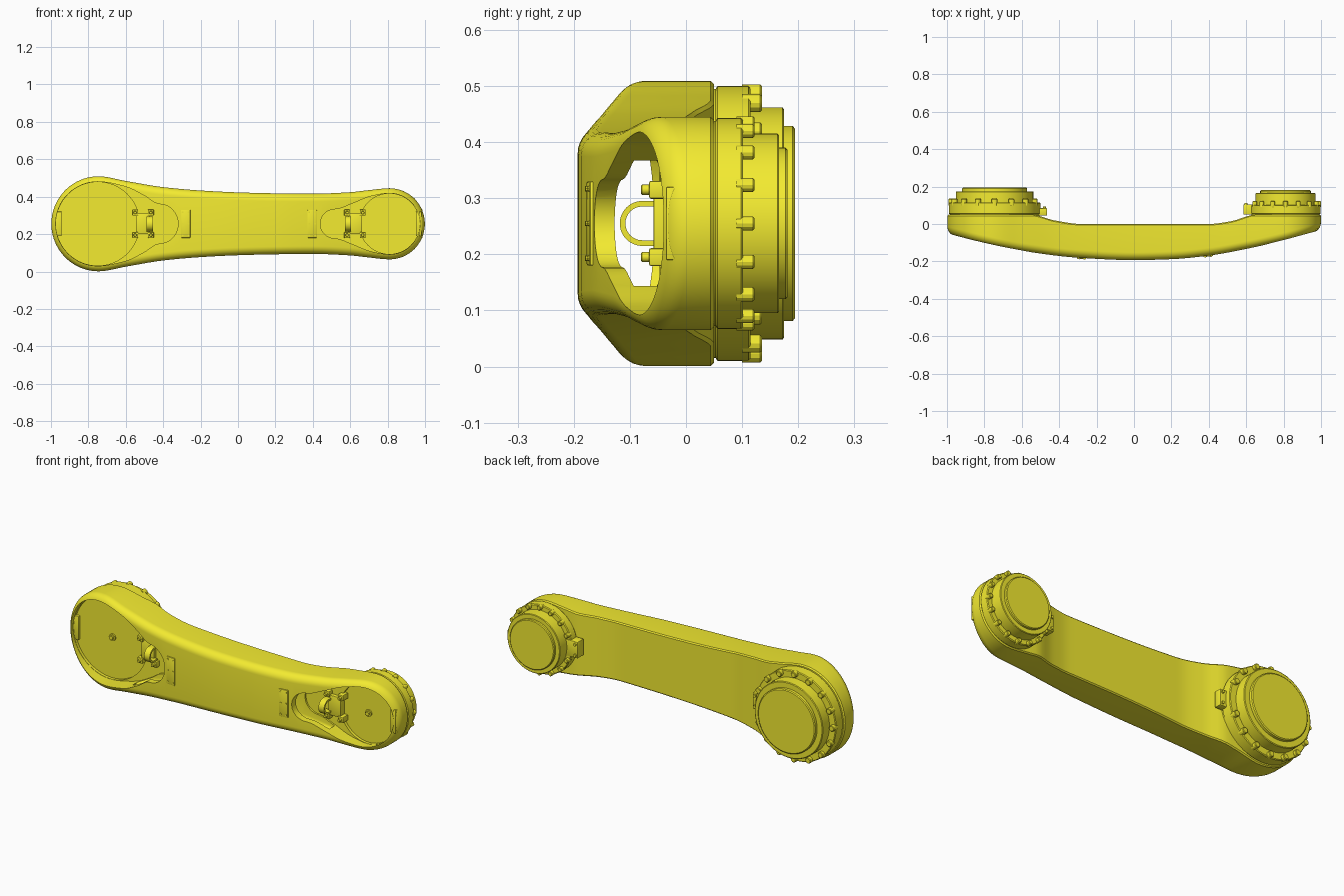
import bpy, bmesh
from math import sin, cos, pi, hypot

if "Cube" in bpy.data.objects:
    bpy.data.objects.remove(bpy.data.objects["Cube"])

ZC = 0.255                      # height of the centre line
BIG, SMALL = -0.745, 0.81       # joint axes along x
yellow = bpy.data.materials.new("yellow_paint")
yellow.diffuse_color = (0.9, 0.83, 0.03, 1)
yellow.use_nodes = True
yellow.node_tree.nodes["Principled BSDF"].inputs["Base Color"].default_value = yellow.diffuse_color


def smooth_curve(pts):
    """Monotone cubic through the points, flat at both ends."""
    d = [(b[1] - a[1]) / (b[0] - a[0]) for a, b in zip(pts, pts[1:])]
    m = [0] + [2 * p * q / (p + q) if p * q > 0 else 0 for p, q in zip(d, d[1:])] + [0]

    def f(x):
        x = min(max(x, pts[0][0]), pts[-1][0])
        i = 0
        while i < len(pts) - 2 and x > pts[i + 1][0]:
            i += 1
        w = pts[i + 1][0] - pts[i][0]
        t = (x - pts[i][0]) / w
        return (pts[i][1] * (1 + 2 * t) * (1 - t) ** 2 + w * m[i] * t * (1 - t) ** 2
                + pts[i + 1][1] * t * t * (3 - 2 * t) + w * m[i + 1] * t * t * (t - 1))
    return f


waist = smooth_curve([(BIG, .254), (-.6, .229), (-.4, .196), (-.2, .178), (0, .168), (.2, .163),
                      (.4, .161), (.6, .169), (.7, .18), (SMALL, .19)])
front = smooth_curve([(-1.1, -.03), (-1, -.055), (-.8, -.103), (-.6, -.143), (-.3, -.18), (0, -.193),
                      (.2, -.188), (.4, -.169), (.6, -.133), (.8, -.088), (1, -.037), (1.1, -.02)])
back = smooth_curve([(-1, .05), (-.55, .05), (-.42, .018), (-.28, 0), (.4, 0), (.52, .015), (.65, .05), (1, .05)])


def finish(name, bm, angle=0.6):
    bmesh.ops.recalc_face_normals(bm, faces=bm.faces)
    me = bpy.data.meshes.new(name)
    bm.to_mesh(me)
    bm.free()
    ob = bpy.data.objects.new(name, me)
    bpy.context.collection.objects.link(ob)
    me.materials.append(yellow)
    shade(ob, angle)
    return ob


def shade(ob, angle=0.6):
    bpy.ops.object.select_all(action='DESELECT')
    ob.select_set(True)
    bpy.context.view_layer.objects.active = ob
    bpy.ops.object.shade_smooth_by_angle(angle=angle)


def loft(bm, rings, caps=True):
    vs = [[bm.verts.new(p) for p in r] for r in rings]
    n = len(vs[0])
    for a, b in zip(vs, vs[1:]):
        for i in range(n):
            bm.faces.new((a[i], a[(i + 1) % n], b[(i + 1) % n], b[i]))
    if caps:
        bm.faces.new(vs[0])
        bm.faces.new(vs[-1])
    return vs


def lathe(bm, cx, cz, profile, n=64):
    """Closed turned part about a y axis; profile = (radius, y)."""
    loft(bm, [[(cx + r * cos(2 * pi * k / n), y, cz + r * sin(2 * pi * k / n)) for k in range(n)]
              for r, y in profile])


def box(bm, x, y, z, bevel=.004):
    """Bevelled box from (min, max) pairs."""
    vs = bmesh.ops.create_cube(bm, size=1)['verts']
    for v in vs:
        v.co = [(a + b) / 2 + c * (b - a) for c, (a, b) in zip(v.co, (x, y, z))]
    edges = list({e for v in vs for e in v.link_edges})
    bmesh.ops.bevel(bm, geom=edges, offset=bevel, segments=2, affect='EDGES', profile=.5)


# Arm shell: outline with a rounded front edge, closed with cross strips
N = 20
half = [(BIG - .253 * cos(pi / 2 * i / N), .254 * sin(pi / 2 * i / N)) for i in range(N)]
half += [(BIG + (SMALL - BIG) * i / 60, waist(BIG + (SMALL - BIG) * i / 60)) for i in range(60)]
half += [(SMALL + .189 * sin(pi / 2 * i / N), .19 * cos(pi / 2 * i / N)) for i in range(N)]
half += [(.999, 0)]
outline = half + [(x, -z) for x, z in reversed(half[1:-1])]
n, last = len(outline), len(half) - 1


def ring(inset, yfun):
    out = []
    for i, (x, z) in enumerate(outline):
        (ax, az), (bx, bz) = outline[i - 1], outline[(i + 1) % n]
        tx, tz = bx - ax, bz - az
        l = hypot(tx, tz)
        px, pz = x + tz / l * inset, z - tx / l * inset
        out.append((px, yfun(px), ZC + pz))
    return out


R = .042
rings = [ring(.006, back), ring(0, lambda x: back(x) - .006)]
for k in range(9):
    a = pi / 2 * k / 8
    rings.append(ring(R * (1 - cos(a)), lambda x, a=a: front(x) + R * (1 - sin(a))))
bm = bmesh.new()
vs = loft(bm, rings, caps=False)
for r in (vs[0], vs[-1]):
    bm.faces.new((r[0], r[1], r[-1]))
    bm.faces.new((r[last], r[last - 1], r[last + 1]))
    for i in range(1, last - 1):
        bm.faces.new((r[i], r[i + 1], r[n - i - 1], r[n - i]))
bmesh.ops.triangulate(bm, faces=bm.faces)
arm = finish("arm_shell", bm)


# Cutters: teardrop pockets, round pocket floors and the hollow between them
def pocket(cx, rad, s, pts, tip):
    f = smooth_curve([(0, rad)] + pts)
    side = [(-rad * cos(pi / 2 * i / 16), rad * sin(pi / 2 * i / 16)) for i in range(16)]
    side += [(d, f(d)) for d in [tip[0] * i / 14 for i in range(15)]]
    side += [(tip[0] + (tip[1] - tip[0]) * sin(pi / 2 * i / 10), pts[-1][1] * cos(pi / 2 * i / 10))
             for i in range(1, 11)]
    loop = side + [(d, -h) for d, h in reversed(side[1:-1])]
    bm = bmesh.new()
    loft(bm, [[(cx + s * d, y, ZC + h) for d, h in loop] for y in (-.3, -.038)])
    return finish("pocket_cutter", bm)


def tunnel_section(x):
    h, y0, y1 = waist(x) - .032, front(x) + .036, -.047
    r = min(.035, (y1 - y0) * .4)
    pts = []
    for q, (y, z) in enumerate([(y1 - r, h - r), (y0 + r, h - r), (y0 + r, r - h), (y1 - r, r - h)]):
        for k in range(6):
            a = pi / 2 * (q + k / 5)
            pts.append((x, y + r * cos(a), ZC + z + r * sin(a)))
    return pts


cutters = [pocket(BIG - .005, .225, 1, [(.15, .198), (.25, .15), (.33, .105)], (.33, .43)),
           pocket(SMALL, .163, -1, [(.1, .147), (.2, .108), (.29, .078)], (.29, .37))]
bm = bmesh.new()
loft(bm, [tunnel_section(-.57 + 1.19 * i / 24) for i in range(25)])
bmesh.ops.triangulate(bm, faces=bm.faces)
cutters.append(finish("tunnel_cutter", bm))
for cx, rad in ((BIG - .005, .2235), (SMALL, .1615)):
    bm = bmesh.new()
    lathe(bm, cx, ZC, [(rad, -.05), (rad, -.022)])
    cutters.append(finish("floor_cutter", bm))


def sound(me):
    """True if a cut left the whole arm standing."""
    xs = [v.co.x for v in me.vertices]
    return len(xs) > 500 and min(xs) < -.95 and max(xs) > .95


for c in cutters:
    c.hide_render = True
    mod = arm.modifiers.new("cut", 'BOOLEAN')
    mod.object, mod.operation = c, 'DIFFERENCE'
    for solver in ('MANIFOLD', 'EXACT', 'FLOAT'):
        mod.solver = solver
        bpy.context.view_layer.update()
        cut = bpy.data.meshes.new_from_object(arm.evaluated_get(bpy.context.evaluated_depsgraph_get()))
        if sound(cut):
            print("cut", c.name, solver, len(cut.vertices))
            arm.data = cut
            break
    arm.modifiers.clear()
for c in cutters:
    bpy.data.objects.remove(c)
shade(arm)

# Joint hubs: stepped flanges, rim bolts, side clamp, pocket details
joints = [
    ("big", BIG, 1, .245, [(.24, .04), (.24, .053), (.245, .056), (.245, .111), (.241, .115), (.207, .115),
                           (.207, .172), (.203, .175), (.174, .175), (.174, .19), (.169, .194)],
     .10, .135, .016, (.2, .28), (.045, .085), .237),
    ("small", SMALL, -1, .188, [(.183, .04), (.183, .053), (.188, .056), (.188, .098), (.184, .102), (.16, .102),
                                (.16, .163), (.157, .166), (.135, .166), (.135, .177), (.131, .181)],
     .09, .122, .0125, (.15, .225), (.05, .105), .185)]
for name, cx, s, rad, prof, b0, b1, br, cr, cy, off in joints:
    bm = bmesh.new()
    lathe(bm, cx, ZC, prof, 72)
    finish(name + "_hub", bm, .5)

    bm = bmesh.new()
    for k in range(16):
        a = 2 * pi * k / 16
        if k != (0 if s > 0 else 8):
            lathe(bm, cx + (rad - br + .003) * cos(a), ZC + (rad - br + .003) * sin(a),
                  [(br, b0), (br, b1 - .003), (br - .003, b1)], 12)
    finish(name + "_hub_bolts", bm, .5)

    bm = bmesh.new()
    box(bm, sorted((cx + s * cr[0], cx + s * cr[1])), cy, (ZC - .045, ZC + .045))
    for dz in (-.03, .03):
        lathe(bm, cx + s * (cr[1] - .014), ZC + dz, [(.008, cy[1] - .01), (.008, cy[1] + .008)], 12)
    finish(name + "_hub_clamp", bm)

    # Cable bracket: base plate, four feet with screws and an open strap
    bx = cx + s * off
    bm = bmesh.new()
    box(bm, (bx - .038, bx + .038), (-.058, -.018), (ZC - .055, ZC + .055))
    for dx in (-.042, .042):
        for dz in (-.06, .06):
            box(bm, (bx + dx - .016, bx + dx + .016), (-.066, -.018), (ZC + dz - .016, ZC + dz + .016))
            lathe(bm, bx + dx, ZC + dz, [(.009, -.06), (.009, -.078), (.007, -.08)], 12)
    sx = bx + s * .037
    arcs = []
    for k in range(25):
        a = pi * k / 24
        arcs.append([(sx + w, -.078 - r * sin(a), ZC + r * cos(a))
                     for w, r in ((-.017, .03), (.017, .03), (.017, .04), (-.017, .04))])
    loft(bm, [[(x, -.05, z) for x, y, z in arcs[0]]] + arcs + [[(x, -.05, z) for x, y, z in arcs[-1]]])
    finish(name + "_cable_bracket", bm)

    # Screw boss on the pocket floor and flat tab at the end wall
    bm = bmesh.new()
    lathe(bm, cx, ZC, [(.019, -.015), (.019, -.03), (.011, -.03), (.011, -.038)], 20)
    finish(name + "_pocket_screw", bm)
    bm = bmesh.new()
    w = rad - .022
    box(bm, sorted((cx - s * (w - .025), cx - s * (w + .006))), (-.036, -.015), (ZC - .065, ZC + .065), .003)
    finish(name + "_end_tab", bm)

# Riveted plates on the front face
for name, x in (("left", -.28), ("right", .397)):
    y = front(x)
    slope = (front(x + .01) - front(x - .01)) / .02
    bm = bmesh.new()
    box(bm, (-.025, .025), (-.005, .012), (-.075, .075), .003)
    for dx in (-.016, .016):
        for dz in (-.062, 0, .062):
            lathe(bm, dx, dz, [(.005, 0), (.005, -.008)], 10)
    for v in bm.verts:
        v.co = (x + v.co.x, y + v.co.y + slope * v.co.x, ZC + v.co.z)
    finish(name + "_front_plate", bm)
